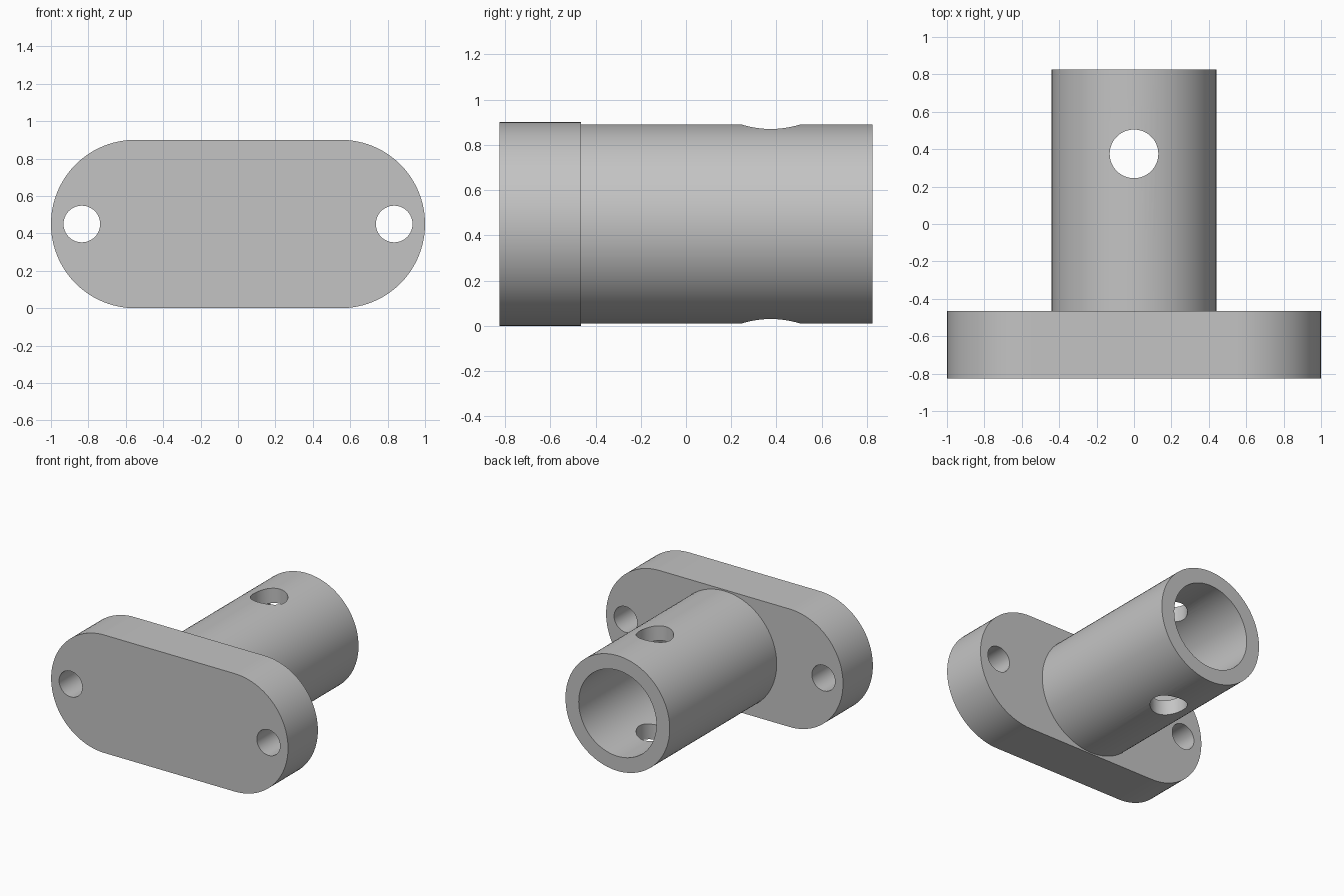
import bpy
from math import radians, pi, cos, sin
import bmesh

cube = bpy.data.objects.get("Cube")
if cube:
    bpy.data.objects.remove(cube, do_unlink=True)

MID = 0.45                    # height of the main axis
FRONT, FACE, BACK = -0.825, -0.465, 0.825

grey = bpy.data.materials.new("plain_grey")
grey.use_nodes = True
grey.diffuse_color = (0.55, 0.55, 0.55, 1)
grey.node_tree.nodes["Principled BSDF"].inputs["Base Color"].default_value = (0.55, 0.55, 0.55, 1)


def prism(name, outline, y0, y1):
    """Extrude an outline of (x, z) points from y0 to y1."""
    bm = bmesh.new()
    face = bm.faces.new([bm.verts.new((x, y0, z)) for x, z in outline])
    new = bmesh.ops.extrude_face_region(bm, geom=[face])["geom"]
    bmesh.ops.translate(bm, vec=(0, y1 - y0, 0),
                        verts=[v for v in new if isinstance(v, bmesh.types.BMVert)])
    bmesh.ops.recalc_face_normals(bm, faces=bm.faces)
    mesh = bpy.data.meshes.new(name)
    bm.to_mesh(mesh)
    bm.free()
    mesh.materials.append(grey)
    obj = bpy.data.objects.new(name, mesh)
    bpy.context.collection.objects.link(obj)
    return obj


def arc(cx, cz, r, start, end, steps):
    angles = [start + (end - start) * i / steps for i in range(steps + 1)]
    return [(cx + r * cos(a), cz + r * sin(a)) for a in angles]


def cylinder(name, x, z, r, y0, y1, steps=96):
    return prism(name, arc(x, z, r, 0, 2 * pi, steps)[:-1], y0, y1)


def select(obj):
    bpy.ops.object.select_all(action='DESELECT')
    obj.select_set(True)
    bpy.context.view_layer.objects.active = obj


def cut(obj, cutter):
    """Subtract the cutter and remove it."""
    mod = obj.modifiers.new("cut", 'BOOLEAN')
    mod.operation, mod.solver, mod.object = 'DIFFERENCE', 'EXACT', cutter
    select(obj)
    bpy.ops.object.modifier_apply(modifier=mod.name)
    bpy.data.objects.remove(cutter, do_unlink=True)


# Flange plate with round ends and two bolt holes
outline = arc(0.55, MID, MID, -pi / 2, pi / 2, 48) + arc(-0.55, MID, MID, pi / 2, 3 * pi / 2, 48)
plate = prism("flange_plate", outline, FRONT, FACE)
for side in (-1, 1):
    cut(plate, cylinder("bolt_hole", side * 0.835, MID, 0.098, FRONT - 0.1, FACE + 0.1, 48))

# Hollow tube, seated slightly into the plate
tube = cylinder("socket_tube", 0, MID, 0.44, FACE - 0.03, BACK)
cut(tube, cylinder("bore", 0, MID, 0.328, FACE - 0.2, BACK + 0.1))

# Vertical pin hole through both tube walls
pin = cylinder("pin_hole", 0, 0, 0.13, -1, 1, 64)
pin.rotation_euler.x = radians(90)
pin.location = (0, 0.375, MID)
bpy.context.view_layer.update()
cut(tube, pin)

for obj in (plate, tube):
    select(obj)
    bpy.ops.object.shade_smooth_by_angle(angle=radians(30))
